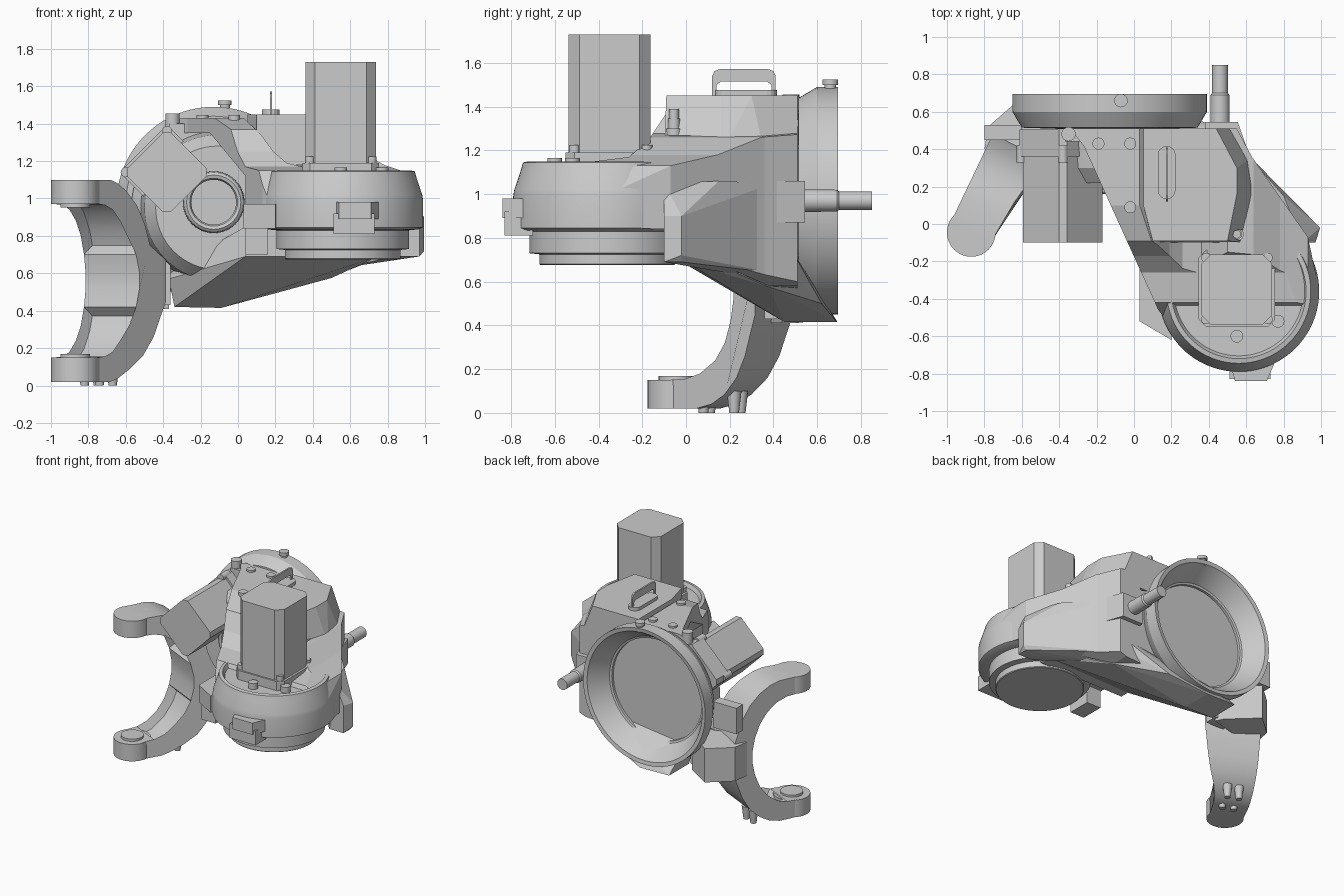
import bpy, bmesh, math

if "Cube" in bpy.data.objects:
    bpy.data.objects.remove(bpy.data.objects["Cube"])


def finish(name, bm, smooth=True):
    bmesh.ops.remove_doubles(bm, verts=bm.verts, dist=1e-5)
    bmesh.ops.recalc_face_normals(bm, faces=bm.faces)
    me = bpy.data.meshes.new(name)
    bm.to_mesh(me)
    bm.free()
    ob = bpy.data.objects.new(name, me)
    bpy.context.collection.objects.link(ob)
    bpy.ops.object.select_all(action='DESELECT')
    bpy.context.view_layer.objects.active = ob
    ob.select_set(True)
    if smooth:
        bpy.ops.object.shade_smooth_by_angle(angle=math.radians(28))
    return ob


def prism(name, pts, axis, lo, hi, pocket=None):
    """Extrude a 2D outline along an axis; optionally sink pockets in the faces a test picks."""
    place = {'x': lambda a, b, h: (h, a, b), 'y': lambda a, b, h: (a, h, b), 'z': lambda a, b, h: (a, b, h)}[axis]
    bm = bmesh.new()
    low = [bm.verts.new(place(a, b, lo)) for a, b in pts]
    top = [bm.verts.new(place(a, b, hi)) for a, b in pts]
    bm.faces.new(low)
    bm.faces.new(top)
    for i in range(len(pts)):
        j = (i + 1) % len(pts)
        bm.faces.new((low[i], low[j], top[j], top[i]))
    bmesh.ops.recalc_face_normals(bm, faces=bm.faces)
    if pocket:
        bmesh.ops.inset_region(bm, faces=[f for f in bm.faces if pocket(f.calc_center_median(), f.normal)],
                               thickness=.028, depth=0, use_even_offset=True)
        # after the inset the picked faces are the inner ones; push them in
        inner_faces = [f for f in bm.faces if pocket(f.calc_center_median(), f.normal)
                       and all(abs(v.co.y) < hi - .02 for v in f.verts)]
        push = {v: -v.normal.copy() for f in inner_faces for v in f.verts}
        for v, d in push.items():
            v.co += d * .06
    return finish(name, bm, bool(pocket))


def lathe(name, prof, loc, axis='z', n=64):
    bm = bmesh.new()
    rings = []
    for r, h in prof:
        ring = []
        for i in range(n):
            a = math.tau * i / n
            x, y, z = r * math.cos(a), r * math.sin(a), h
            ring.append(bm.verts.new((x, z, -y) if axis == 'y' else (x, y, z)))
        rings.append(ring)
    for p, q in zip(rings, rings[1:]):
        for i in range(n):
            bm.faces.new((p[i], p[i - 1], q[i - 1], q[i]))
    bmesh.ops.translate(bm, verts=bm.verts, vec=loc)
    return finish(name, bm)


def rod(name, r, x, y, z0, z1, n=24):
    return lathe(name, [(0, z0), (r, z0), (r, z1), (0, z1)], (x, y, 0), n=n)


def hull(name, pts):
    bm = bmesh.new()
    for p in pts:
        bm.verts.new(p)
    res = bmesh.ops.convex_hull(bm, input=bm.verts)
    junk = {v for v in res['geom_interior'] + res['geom_unused'] if isinstance(v, bmesh.types.BMVert)}
    bmesh.ops.delete(bm, geom=list(junk), context='VERTS')
    bmesh.ops.dissolve_limit(bm, angle_limit=0.02, verts=bm.verts, edges=bm.edges)
    return finish(name, bm, False)


def box(name, x0, x1, y0, y1, z0, z1):
    return hull(name, [(x, y, z) for x in (x0, x1) for y in (y0, y1) for z in (z0, z1)])


def boolean(ob, tool, op):
    m = ob.modifiers.new(op, 'BOOLEAN')
    m.object, m.operation, m.solver = tool, op, 'EXACT'
    bpy.context.view_layer.objects.active = ob
    bpy.ops.object.modifier_apply(modifier=m.name)
    bpy.data.objects.remove(tool)


def octagon(cx, cy, h, c):
    return [(cx + sx * a, cy + sy * b) for sx, sy, flip in ((1, 1, 0), (-1, 1, 1), (-1, -1, 0), (1, -1, 1))
            for a, b in ([(h - c, h), (h, h - c)] if flip else [(h, h - c), (h - c, h)])]


# Fork: C-shaped beam with pockets in its inner face, mirrored about z = 0.56, flaring to the mount
outer = [(0, .02), (.16, .02), (.24, .04), (.32, .085), (.40, .16), (.46, .26), (.50, .37), (.53, .45)]
inner = [(0, .15), (.10, .155), (.18, .18), (.26, .24), (.32, .32), (.36, .42), (.38, .52)]
flip = lambda pts: [(s, 1.12 - z) for s, z in pts]
facing_in = lambda c, n: (abs(n.y) < .1 and .11 < c.x < .4 and .12 < abs(c.z - .56) < .43
                          and n.x * -c.x + n.z * (.56 - c.z) > 0 and n.x < -.1)
fork = prism("fork_beam", outer + flip(outer)[::-1] + flip(inner) + inner[::-1], 'y', -.12, .12, facing_in)
for v in fork.data.vertices:
    if v.co.y < 0:
        s = v.co.x
        v.co.y *= 1 + .7 * s + 4.0 * max(0, s - .28) * (1 if v.co.z < .75 else .4)
fork.location, fork.rotation_euler = (-.87, -.04, 0), (0, 0, math.radians(64.5))
for z0, z1, d0, d1 in ((.02, .15, .15, .168), (.97, 1.10, .952, .97)):
    rod("fork_tip", .13, -.87, -.045, z0, z1, 40)
    rod("fork_pad", .08, -.87, -.045, d0, d1, 32)
for x, y in ((-.82, .11), (-.74, .08), (-.75, .25), (-.67, .22)):
    lathe("fork_peg", [(0, 0), (.022, 0), (.034, .1), (0, .1)], (x, y, 0), n=16)

# Fork mount joining the beam to the ring
hull("fork_mount", [(x, y, z) for x, y, a in ((-.80, .40, .13), (-.60, .38, .15), (-.37, .44, .15),
                                             (-.78, .52, .13), (-.62, .66, .13), (-.40, .50, .15))
                    for z in (.56 - a, .56 + a)])
box("mount_pad", -.51, -.36, .36, .46, .43, .69)
box("left_bracket", -.80, -.60, .45, .53, .80, 1.0)

# Rear ring with dished recess, and front housing with tube
lathe("rear_ring", [(0, .52), (.385, .52), (.385, .54), (.40, .545), (.425, .59), (.49, .69), (.52, .695),
                    (.52, .60), (.47, .515), (0, .50)], (-.13, 0, .97), 'y', 80)
lathe("ring_housing", [(0, .50), (.46, .50), (.45, .48), (.41, .45), (.39, .30), (.33, .22), (0, .22)],
      (-.11, 0, .95), 'y')
lathe("cable_tube", [(.12, .35), (.12, .18), (.128, .165), (.145, .16), (.158, .17), (.165, .19), (.165, .35)],
      (-.13, 0, .98), 'y', 40)

# Arm body: three outlines intersected
arm = prism("arm_body", [(-.37, .51), (-.31, .47), (-.27, .42), (.13, -.46), (.2, -.55), (.56, -.55), (.93, -.45),
                         (.985, -.33), (.93, -.07), (.63, .36), (.55, .51)], 'z', .3, 1.6)
boolean(arm, prism("cut_side", [(-.5, .85), (-.09, .84), (-.09, .69), (.13, .69), (.38, .58), (.51, .54), (.51, 1.43),
                                (.1, 1.43), (-.09, 1.37), (-.17, 1.25), (-.26, 1.17), (-.42, 1.15), (-.5, 1.0)],
                   'x', -1.2, 1.2), 'INTERSECT')
boolean(arm, prism("cut_front", [(-.38, 1.40), (-.3, 1.43), (.03, 1.43), (.12, 1.345), (.19, 1.25), (.26, 1.19),
                                 (.36, 1.165), (.5, 1.28), (.64, 1.26), (.78, 1.18), (.93, 1.13), (.99, 1.0),
                                 (.99, .85), (.9, .75), (.75, .68), (.5, .58), (.04, .55), (.04, 1.12),
                                 (-.15, 1.35), (-.38, 1.35)], 'y', -1.2, 1.2), 'INTERSECT')
box("deck_support", -.37, .1, .44, .505, 1.15, 1.40)

# Lower slab running from the arm to the bottom of the ring
hull("lower_slab", [(-.34, .45, .42), (-.34, .69, .42), (-.09, .45, .415), (-.09, .69, .415), (-.37, .42, .57),
                    (-.36, .50, .62), (.04, -.02, .69), (.04, .3, .57), (.75, .0, .69), (.82, .0, .74),
                    (.04, .1, .85), (.5, .38, .575), (.42, .50, .62), (.52, .48, .75), (.2, .62, .5)])
# Right flank tapering to a corner lug
hull("right_flank", [(.58, .40, .64), (.58, .40, 1.05), (.80, .15, 1.06), (.80, .13, .69), (.995, -.02, .72),
                     (.97, -.02, .69), (.995, -.02, .90), (.97, -.1, .69), (.97, -.1, .90), (.85, -.1, .69),
                     (.9, -.1, 1.05), (.5, .3, .62)])

# Top cover and carry handle
top = [(.05, .51), (.44, .51), (.55, .30), (.55, .16), (.50, -.09), (.10, -.09), (.05, .10)]
low = [(.05, .51), (.55, .51), (.63, .36), (.66, .16), (.60, -.10), (.10, -.10), (.05, .10)]
hull("top_cover", [(x, y, 1.45) for x, y in top] + [(x, y, 1.18) for x, y in low])
pad = [(.175 + .047 * math.cos(math.pi * (i - k) / 8), (.37 - .19 * k) + .047 * math.sin(math.pi * (i - k) / 8))
       for i in range(18) for k in [int(i > 8)]]
prism("handle_base", pad, 'z', 1.44, 1.475)
arch = [(.12, 1.45), (.12, 1.54), (.13, 1.562), (.155, 1.572), (.375, 1.572), (.40, 1.562), (.41, 1.54), (.41, 1.45),
        (.39, 1.45), (.39, 1.50), (.37, 1.515), (.16, 1.515), (.14, 1.50), (.14, 1.45)]
prism("handle_grip", arch, 'x', .170, .182)

# Gear drum under the wrist motor
lathe("wrist_drum", [(0, .675), (.305, .675), (.31, .68), (.31, .725), (.355, .73), (.355, .83), (.405, .835),
                     (.43, .845), (.43, .99), (.425, 1.02), (.395, 1.11), (.385, 1.145), (.36, 1.15), (.345, 1.12),
                     (0, 1.12)], (.56, -.36, 0), n=80)
hull("front_lug", [(x, y, z) for x, y in ((.50, -.70), (.77, -.70), (.71, -.84), (.54, -.84)) for z in (.89, .98)])
box("front_lug_stem", .51, .73, -.83, -.70, .81, .92)
hull("left_lug", [(x, y, z) for x, y in ((.03, -.24), (.03, -.52), (.20, -.62), (.24, -.3)) for z in (.84, .97)])
box("left_lug_leg", .04, .16, -.5, -.32, .70, .88)

# Wrist motor
prism("wrist_motor_base", octagon(.55, -.345, .205, .04), 'z', 1.10, 1.19)
prism("wrist_motor", octagon(.55, -.35, .188, .05), 'z', 1.15, 1.73)
for sx in (-1, 1):
    for sy in (-1, 1):
        rod("motor_bolt", .026, .55 + .165 * sx, -.345 + .165 * sy, 1.15, 1.225, 16)
for x, y in ((.55, -.60), (.77, -.52)):
    rod("drum_plug", .034, x, y, 1.10, 1.165, 20)

# Rear motor, turned 45 degrees
for name, h, c, y0, y1 in (("rear_motor", .165, .03, -.10, .40), ("rear_motor_flange", .18, .03, .36, .505)):
    ob = prism(name, octagon(0, 0, h, c), 'y', y0, y1)
    ob.location, ob.rotation_euler = (-.38, 0, 1.14), (0, math.radians(45), 0)
for dx, dz in ((.22, 0), (-.22, 0), (0, .22), (0, -.22)):
    lathe("rear_motor_bolt", [(0, .33), (.027, .33), (.027, .42), (0, .42)], (-.38 + dx, 0, 1.14 + dz), 'y', 16)

# Rear cable outlet
lathe("cable_outlet", [(0, .40), (.052, .40), (.05, .69), (.042, .70), (.042, .85), (0, .85)], (.46, 0, .97), 'y', 32)
hull("outlet_boss", [(x, y, z) for x, y in ((.38, .40), (.38, .545), (.555, .545), (.62, .36)) for z in (.87, 1.06)])

# Fittings and plugs
for x, y, z0, z1, r in ((-.35, .48, 1.34, 1.455, .038), (-.07, .66, 1.45, 1.50, .026), (-.07, .66, 1.50, 1.525, .036),
                        (-.19, .43, 1.40, 1.445, .032), (-.02, .43, 1.40, 1.445, .032), (-.02, .09, 1.40, 1.445, .032),
                        (.55, -.055, 1.12, 1.30, .036), (.55, -.055, 1.30, 1.345, .028), (.55, -.055, 1.345, 1.39, .022)):
    rod("fitting", r, x, y, z0, z1, 20)
box("fitting_block", .5, .6, -.075, .03, 1.10, 1.27)
